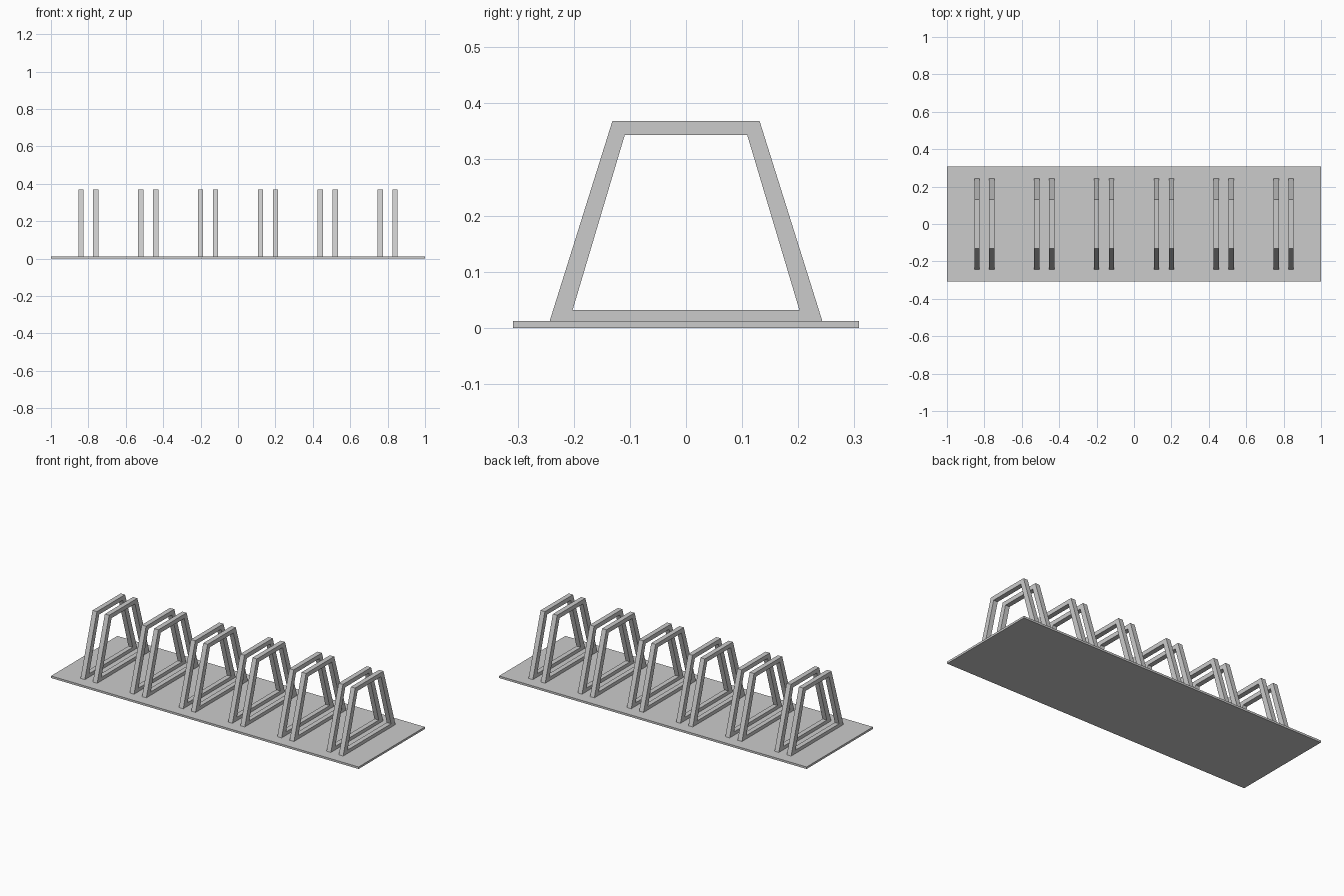
import bpy, bmesh

if "Cube" in bpy.data.objects:
    bpy.data.objects.remove(bpy.data.objects["Cube"])

PLATE = (2.0, 0.616, 0.012)
BAR = 0.028  # bar width along x
OUTER = [(-0.243, 0.012), (0.243, 0.012), (0.131, 0.369), (-0.131, 0.369)]
INNER = [(-0.202, 0.032), (0.202, 0.032), (0.109, 0.344), (-0.109, 0.344)]


def finish(name, bm):
    bmesh.ops.recalc_face_normals(bm, faces=bm.faces)
    mesh = bpy.data.meshes.new(name)
    bm.to_mesh(mesh)
    bm.free()
    return mesh


def add(name, mesh, location):
    ob = bpy.data.objects.new(name, mesh)
    ob.location = location
    bpy.context.collection.objects.link(ob)


# base plate
bm = bmesh.new()
bmesh.ops.create_cube(bm, size=1)
bmesh.ops.scale(bm, vec=PLATE, verts=bm.verts)
add("base_plate", finish("base_plate", bm), (0, 0, PLATE[2] / 2))

# trapezoid frame: a flat ring of quads, extruded along x
bm = bmesh.new()
outer = [bm.verts.new((-BAR / 2, y, z)) for y, z in OUTER]
inner = [bm.verts.new((-BAR / 2, y, z)) for y, z in INNER]
for i in range(4):
    j = (i + 1) % 4
    bm.faces.new((outer[i], outer[j], inner[j], inner[i]))
ext = bmesh.ops.extrude_face_region(bm, geom=bm.faces[:], use_keep_orig=True)
moved = [g for g in ext["geom"] if isinstance(g, bmesh.types.BMVert)]
bmesh.ops.translate(bm, vec=(BAR, 0, 0), verts=moved)
frame = finish("frame", bm)

# six pairs of frames, each pair holding one wheel
for i in range(6):
    for side, dx in (("left", -0.04), ("right", 0.04)):
        add(f"frame_{i + 1}_{side}", frame, (-0.8 + 0.32 * i + dx, 0, 0))
